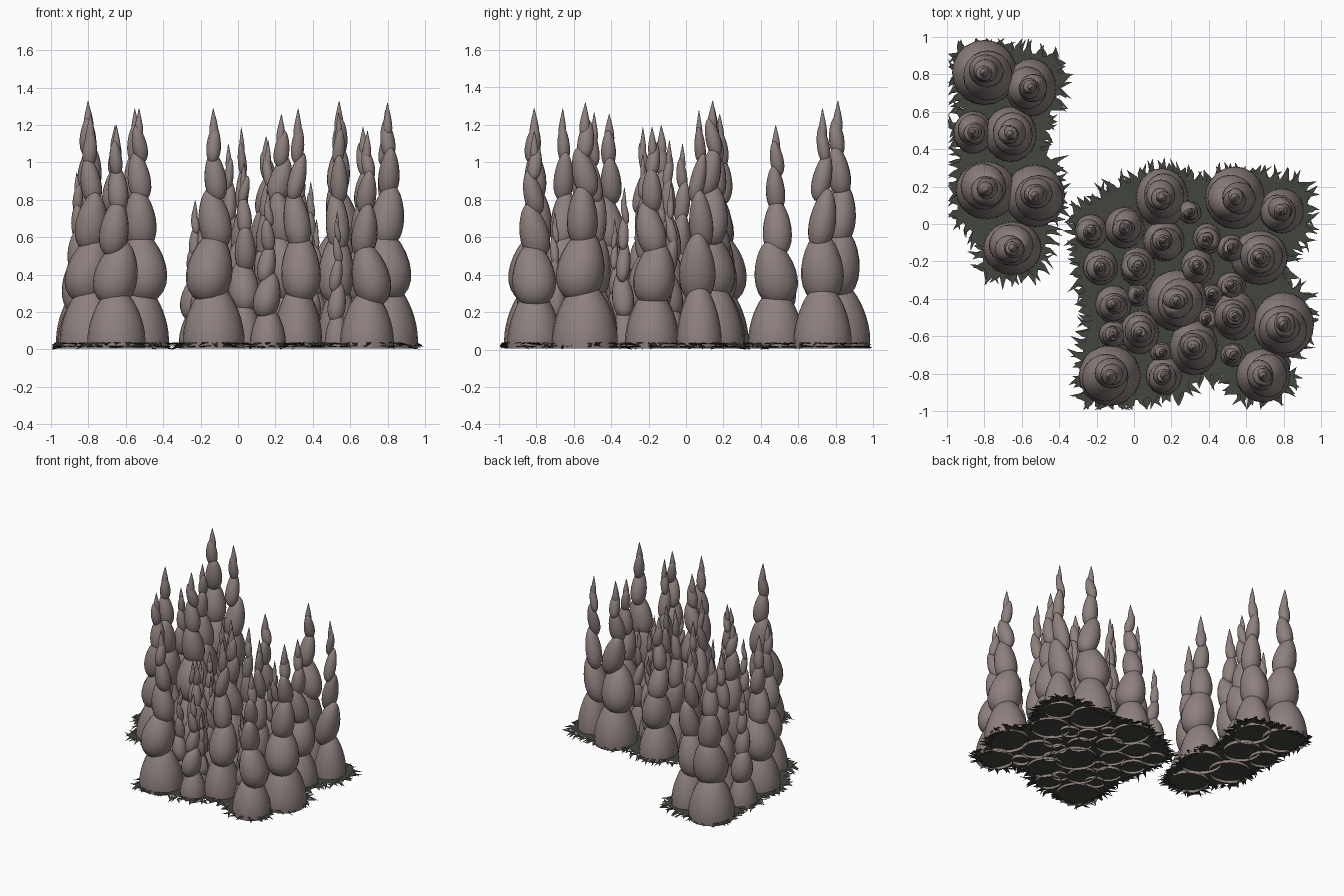
import bpy, bmesh, math, random
from mathutils import Vector, Matrix

if "Cube" in bpy.data.objects:
    bpy.data.objects.remove(bpy.data.objects["Cube"])

random.seed(11)


def material(name, rgb):
    m = bpy.data.materials.new(name)
    m.diffuse_color = (*rgb, 1)
    m.use_nodes = True
    m.node_tree.nodes["Principled BSDF"].inputs["Base Color"].default_value = m.diffuse_color
    return m


STONE = material("stone", (0.27, 0.22, 0.21))
MOSS = material("moss", (0.055, 0.062, 0.048))
SEGS, RINGS = 20, 12

# spires: x, y, base radius, height
LEFT = [(-.80, .81, .175, 1.33), (-.55, .73, .145, 1.29), (-.86, .49, .11, .95), (-.66, .48, .145, 1.2),
        (-.79, .18, .16, 1.26), (-.53, .15, .165, 1.29), (-.65, -.13, .15, 1.2)]
RIGHT = [(.15, .14, .15, 1.14), (.30, .06, .06, .75), (.54, .14, .165, 1.33), (.79, .07, .12, 1.28),
         (-.23, -.04, .09, .8), (-.05, -.02, .11, 1.1), (.16, -.09, .11, 1.12), (.39, -.08, .08, .9),
         (.52, -.13, .075, .85), (.67, -.18, .15, 1.19), (-.18, -.23, .095, .8), (.02, -.23, .1, 1.19),
         (.34, -.23, .095, 1.05), (.23, -.41, .165, 1.26), (-.11, -.43, .1, .9), (.02, -.38, .06, .8),
         (.42, -.38, .06, .7), (.52, -.33, .075, .87), (-.11, -.59, .075, .75), (.03, -.58, .11, 1.0),
         (.32, -.66, .14, 1.29), (.39, -.51, .06, .65), (.54, -.49, .125, 1.27), (.80, -.54, .17, 1.32),
         (-.13, -.81, .165, 1.29), (.15, -.69, .06, .65), (.16, -.81, .1, .85), (.53, -.70, .065, .74),
         (.69, -.81, .145, 1.17)]
# stacked lobes: bottom, top (share of height), radius (share of base radius)
LOBES = [(.19, .49, .74), (.41, .67, .50), (.61, .82, .35), (.77, .93, .24)]

# outlines of the two moss mats
MAT_LEFT = [(-.96, .80), (-.94, .93), (-.86, .95), (-.7, .94), (-.53, .91), (-.41, .88), (-.40, .72), (-.45, .59),
            (-.50, .40), (-.42, .32), (-.40, .11), (-.46, 0), (-.48, -.16), (-.52, -.25), (-.66, -.27),
            (-.80, -.25), (-.82, -.08), (-.94, .03), (-.95, .24), (-.92, .40), (-.96, .51), (-.91, .61)]
MAT_RIGHT = [(-.32, .05), (-.13, .17), (-.03, .22), (.13, .28), (.27, .26), (.37, .22), (.48, .26), (.67, .26),
             (.88, .22), (.93, .13), (.92, -.05), (.82, -.16), (.79, -.32), (.91, -.37), (.94, -.56), (.87, -.67),
             (.79, -.75), (.84, -.83), (.79, -.90), (.67, -.93), (.54, -.91), (.48, -.81), (.32, -.80), (.27, -.90),
             (.08, -.93), (-.11, -.96), (-.26, -.94), (-.28, -.72), (-.24, -.51), (-.28, -.29), (-.31, -.11)]


def finish(bm, name, mat, smooth):
    me = bpy.data.meshes.new(name)
    bm.to_mesh(me)
    bm.free()
    me.materials.append(mat)
    for p in me.polygons:
        p.use_smooth = smooth
    ob = bpy.data.objects.new(name, me)
    bpy.context.collection.objects.link(ob)
    return ob


def egg(bm, mtx, start=0.0, taper=.22):
    """Unit egg, wider at the bottom; start > 0 leaves the bottom open."""
    rings = []
    for i in range(RINGS + 1):
        t = start + (math.pi - start) * i / RINGS
        z = -math.cos(t)
        r = math.sin(t) * (1 - taper * z)
        if r < 1e-4:
            rings.append([bm.verts.new(mtx @ Vector((0, 0, z)))])
        else:
            rings.append([bm.verts.new(mtx @ Vector((r * math.cos(a), r * math.sin(a), z)))
                          for a in (2 * math.pi * k / SEGS for k in range(SEGS))])
    for lo, hi in zip(rings, rings[1:]):
        for k in range(SEGS):
            n = (k + 1) % SEGS
            if len(lo) == 1:
                bm.faces.new((lo[0], hi[n], hi[k]))
            elif len(hi) == 1:
                bm.faces.new((lo[k], lo[n], hi[0]))
            else:
                bm.faces.new((lo[k], lo[n], hi[n], hi[k]))


def place(x, y, z, rx, rz, tilt):
    az = random.uniform(0, 2 * math.pi)
    axis = Vector((math.cos(az), math.sin(az), 0))
    sx = random.uniform(.93, 1.05)
    return (Matrix.Translation((x, y, z)) @ Matrix.Rotation(tilt, 4, axis)
            @ Matrix.Diagonal((rx * sx, rx / sx, rz, 1)))


def spire(x, y, r, h, name):
    bm = bmesh.new()
    # open-bottomed base stone
    zc, rz = .075 * h, .20 * h
    egg(bm, place(x, y, zc, r * .97, rz, 0), math.acos((zc - .006) / rz))
    # tilted lobes
    for bot, top, f in LOBES:
        a = random.uniform(0, 2 * math.pi)
        d = r * f * .16
        egg(bm, place(x + d * math.cos(a), y + d * math.sin(a), (bot + top) / 2 * h,
                      r * f, (top - bot) / 2 * h, random.uniform(.1, .28)))
    # pointed tip
    egg(bm, place(x, y, .93 * h, r * .13, .07 * h, .03), taper=.75)
    finish(bm, name, STONE, True)


def mat(outline, name):
    bm = bmesh.new()
    bm.faces.new([bm.verts.new((x, y, random.uniform(.022, .034))) for x, y in reversed(outline)])
    bmesh.ops.triangulate(bm, faces=bm.faces[:])
    lim = lambda v: max(-.995, min(.995, v))
    area = sum(a[0] * b[1] - a[1] * b[0] for a, b in zip(outline, outline[1:] + outline[:1]))
    side = 1 if area > 0 else -1
    # ragged leaf points in two layers round the edge
    for layer in range(2):
        for a, b in zip(outline, outline[1:] + outline[:1]):
            a, b = Vector(a), Vector(b)
            e = b - a
            u = e.normalized()
            out = Vector((u.y, -u.x)) * side
            n = max(1, round(e.length / .055))
            for i in range(n):
                p = a + e * ((i + random.uniform(.2, .8)) / n)
                w = random.uniform(.022, .036)
                z = .03 - .018 * layer
                mid = p + out * random.uniform(.015, .03) + u * random.uniform(-.01, .01)
                tip = mid + out * random.uniform(.02, .065) + u * random.uniform(-.04, .04)
                q = [p - u * w - out * .02, p + u * w - out * .02, mid + u * w * .5, tip, mid - u * w * .5]
                zs = [z, z, z + .008, random.uniform(.004, .03), z + .008]
                bm.faces.new([bm.verts.new((lim(c.x), lim(c.y), zz)) for c, zz in zip(q, zs)])
    # small hanging corner so the mat touches the ground
    for v in bm.verts:
        if v.co.z < .006:
            v.co.z = 0
    finish(bm, name, MOSS, False)


for i, s in enumerate(LEFT):
    spire(*s, f"left_spire_{i + 1}")
for i, s in enumerate(RIGHT):
    spire(*s, f"right_spire_{i + 1}")
mat(MAT_LEFT, "left_moss_mat")
mat(MAT_RIGHT, "right_moss_mat")
